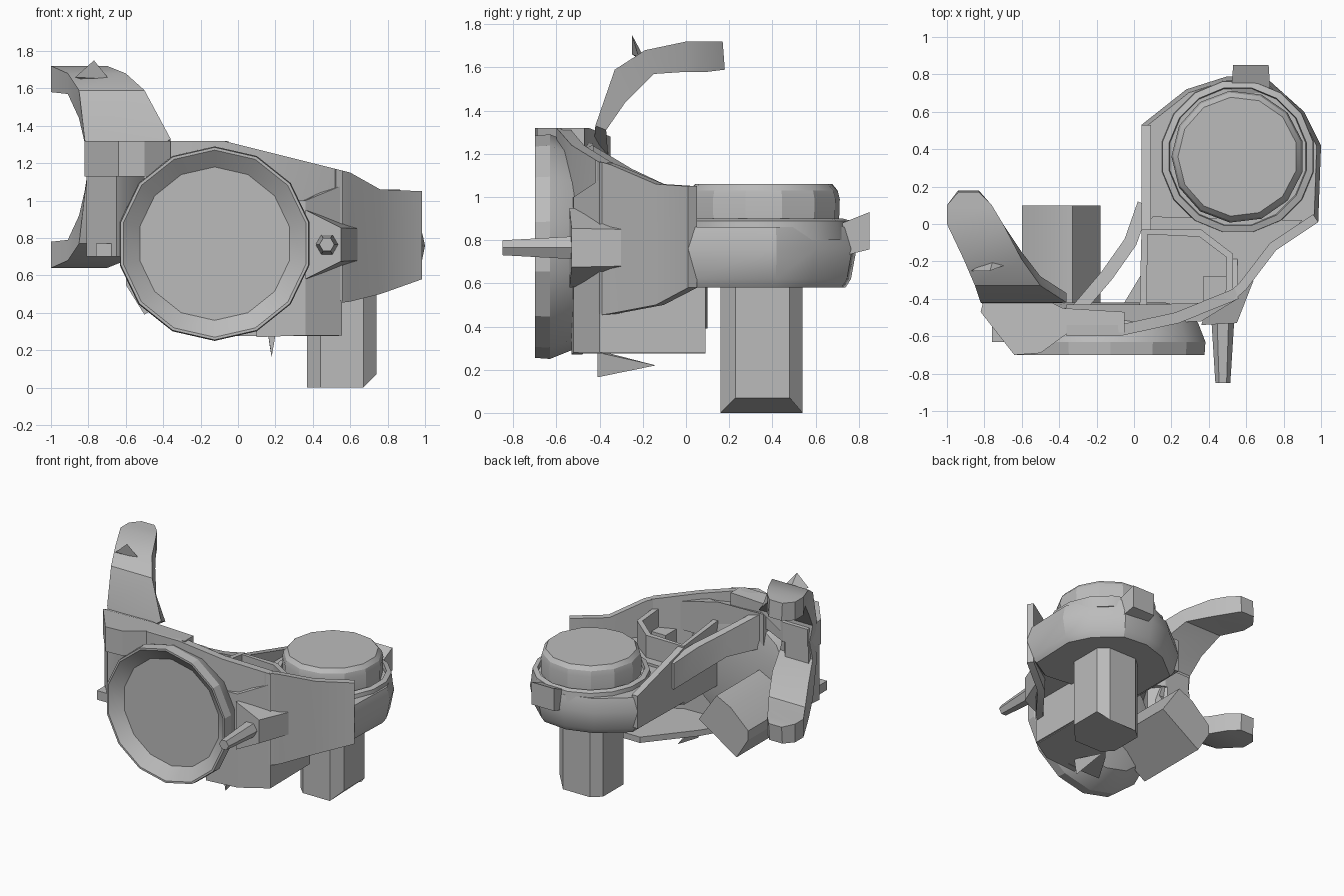
import bpy, bmesh, math
from mathutils import Vector, Matrix

if "Cube" in bpy.data.objects:
    bpy.data.objects.remove(bpy.data.objects["Cube"], do_unlink=True)

grey = bpy.data.materials.new("plain_grey")
grey.use_nodes = True
grey.diffuse_color = (0.5, 0.5, 0.5, 1)
grey.node_tree.nodes["Principled BSDF"].inputs["Base Color"].default_value = grey.diffuse_color


def finish(name, bm):
    bmesh.ops.recalc_face_normals(bm, faces=bm.faces)
    mesh = bpy.data.meshes.new(name)
    bm.to_mesh(mesh)
    bm.free()
    mesh.materials.append(grey)
    ob = bpy.data.objects.new(name, mesh)
    bpy.context.collection.objects.link(ob)
    bpy.ops.object.select_all(action='DESELECT')
    ob.select_set(True)
    bpy.context.view_layer.objects.active = ob
    bpy.ops.object.shade_smooth_by_angle(angle=math.radians(25))
    return ob


def loft(name, rings):
    """Skin a list of equal-length closed sections and cap both ends."""
    bm = bmesh.new()
    rows = [[bm.verts.new(p) for p in ring] for ring in rings]
    n = len(rows[0])
    for a, b in zip(rows, rows[1:]):
        for i in range(n):
            bm.faces.new((a[i], a[(i + 1) % n], b[(i + 1) % n], b[i]))
    bm.faces.new(rows[0])
    bm.faces.new(rows[-1])
    return finish(name, bm)


def slab(name, outline, bottom, top):
    """Extrude an xy outline; bottom and top may be heights or functions."""
    h = lambda f, p: f(*p) if callable(f) else f
    return loft(name, [[(*p, h(f, p)) for p in outline] for f in (bottom, top)])


def box(name, x0, x1, y0, y1, z0, z1):
    return slab(name, [(x0, y0), (x1, y0), (x1, y1), (x0, y1)], z0, z1)


def wall(name, path, thick=0.05):
    """Upright plate along (x, y, bottom, top) points, thickened to its left."""
    rings = []
    for i, (x, y, lo, hi) in enumerate(path):
        a, b = path[max(i - 1, 0)], path[min(i + 1, len(path) - 1)]
        d = Vector((b[0] - a[0], b[1] - a[1])).normalized()
        ix, iy = x - d.y * thick, y + d.x * thick
        rings.append([(x, y, lo), (x, y, hi), (ix, iy, hi), (ix, iy, lo)])
    return loft(name, rings)


def lathe(name, profile, sides, matrix):
    """Revolve (radius, height) points about the local z axis."""
    rings = []
    for r, z in profile:
        rings.append([matrix @ Vector((r * math.cos(t), r * math.sin(t), z))
                      for t in (math.tau * (i + 0.5) / sides for i in range(sides))])
    return loft(name, rings)


def spike(name, base, tip):
    bm = bmesh.new()
    vs = [bm.verts.new(p) for p in base]
    t = bm.verts.new(tip)
    bm.faces.new(vs)
    for i in range(len(vs)):
        bm.faces.new((vs[i], vs[(i + 1) % len(vs)], t))
    return finish(name, bm)


# Large round face at the front, with a shallow recessed disc
front = Matrix.Translation((-0.125, 0, 0.77)) @ Matrix.Rotation(math.pi / 2, 4, 'X')
lathe("front_drum", [(0.3, 0.42), (0.42, 0.45), (0.48, 0.53), (0.52, 0.63), (0.515, 0.7),
                     (0.5, 0.7), (0.41, 0.63)], 14, front)

# Rear housing: a bulging, flat-sided body with a round collar and cap
outline = [(0.04, 0.53), (0.04, 0.0), (0.35, -0.05), (0.62, -0.08), (0.8, -0.1), (0.985, 0.01),
           (1.0, 0.42), (0.91, 0.6), (0.72, 0.77), (0.5, 0.79), (0.28, 0.72)]
loft("rear_housing", [[(0.54 + (x - 0.54) * s, 0.36 + (y - 0.36) * s, z) for x, y in outline]
                      for s, z in ((0.88, 0.58), (0.94, 0.62), (1.0, 0.76), (0.95, 0.86))])
rear = Matrix.Translation((0.555, 0.36, 0))
lathe("rear_collar", [(0.42, 0.8), (0.41, 0.89), (0.375, 0.9), (0.37, 0.87)], 16, rear)
lathe("rear_cap", [(0.35, 0.84), (0.355, 0.99), (0.345, 1.03), (0.32, 1.06)], 13, rear)
slab("rear_lug", [(0.52, 0.7), (0.73, 0.7), (0.72, 0.85), (0.53, 0.85)],
     lambda x, y: 0.72 + (y - 0.7) * 0.25, lambda x, y: 0.87 + (y - 0.7) * 0.4)
slab("leg", [(0.44, 0.16), (0.67, 0.16), (0.74, 0.23), (0.74, 0.48), (0.67, 0.54),
             (0.44, 0.54), (0.37, 0.48), (0.37, 0.23)],
     lambda x, y: max(0, (x - 0.67) * 1.0), 0.6)

# Hull plates joining the drum and the rear housing
wall("right_plate", [(0.52, -0.42, 0.45, 1.17), (0.6, -0.35, 0.46, 1.15), (0.76, -0.14, 0.5, 1.06),
                     (0.985, 0.01, 0.58, 1.05)])
wall("top_plate", [(-0.36, -0.6, 1.0, 1.32), (-0.08, -0.6, 0.95, 1.32), (0.24, -0.53, 0.6, 1.24),
                   (0.56, -0.4, 0.46, 1.16)], 0.06)
wall("left_plate", [(0.04, 0.53, 0.63, 0.88), (0.04, -0.04, 0.62, 1.04)])
wall("left_arch", [(0.02, 0.12, 0.78, 0.98), (-0.05, -0.08, 0.84, 1.05),
                   (-0.17, -0.25, 0.94, 1.13), (-0.34, -0.45, 0.98, 1.25)], 0.07)
wall("lower_plate", [(0.1, -0.53, 0.27, 1.0), (0.36, -0.52, 0.28, 1.0),
                     (0.555, -0.4, 0.28, 1.08), (0.55, 0.09, 0.28, 0.62)])
slab("lower_floor", [(-0.1, -0.5), (0.36, -0.5), (0.54, -0.39), (0.54, 0.09), (0.33, 0.09),
                     (0.05, -0.25)], 0.275, 0.32)
slab("drum_cover", [(-0.4, -0.58), (0.2, -0.52), (0.5, -0.42), (0.03, -0.43), (-0.36, -0.43)],
     0.95, lambda x, y: 1.25 - max(0, x) * 0.25)
slab("hull_shoulder", [(0.5, -0.4), (0.56, -0.38), (0.77, -0.12), (0.9, 0.02), (0.1, 0.04),
                       (0.04, -0.04), (0.35, -0.04), (0.5, -0.16)], 0.6, 0.88)

# Open pocket between the hull plates
slab("pocket_floor", [(0.04, -0.46), (0.5, -0.42), (0.5, -0.16), (0.35, -0.05), (0.04, -0.05)],
     0.6, 0.72)
wall("pocket_rim", [(0.53, -0.38, 0.6, 1.09), (0.53, -0.16, 0.6, 1.07), (0.36, -0.03, 0.6, 1.05),
                    (0.04, -0.03, 0.6, 1.05), (0.03, -0.45, 0.6, 1.1)], 0.04)
box("pocket_tab", 0.37, 0.5, -0.41, -0.28, 0.7, 0.95)

# Tilted block reaching back from the drum
section = [(-0.18, 0.6), (-0.33, 0.82), (-0.45, 0.76), (-0.6, 0.62), (-0.6, 0.55), (-0.5, 0.39)]
loft("rear_block", [[(x, y, z) for x, z in section] for y in (-0.48, 0.1)])

# Bracket carrying the two claws
slab("claw_bracket_top", [(-0.79, -0.35), (-0.58, -0.35), (-0.38, -0.45), (-0.05, -0.47),
                          (-0.05, -0.58), (-0.35, -0.58), (-0.5, -0.69), (-0.64, -0.7),
                          (-0.82, -0.47)], 1.13, lambda x, y: 1.32 if y < -0.4 else 1.28)
slab("claw_bracket_side", [(-0.8, -0.35), (-0.6, -0.35), (-0.5, -0.45), (-0.6, -0.62),
                           (-0.65, -0.66), (-0.81, -0.47)], 0.7, 1.15)
box("bracket_tab", -0.76, -0.63, -0.63, -0.52, 0.7, 0.77)

# Matching claws, each bent upward or downward and then back
# Each station: outer (y, z), inner (y, z), left x, right x
stations = [(-0.43, 1.18, -0.36, 1.18, -0.80, -0.58),
            (-0.42, 1.33, -0.37, 1.31, -0.82, -0.36),
            (-0.33, 1.59, -0.28, 1.44, -0.85, -0.50),
            (-0.19, 1.68, -0.15, 1.57, -0.91, -0.60),
            (0.00, 1.72, 0.00, 1.58, -1.0, -0.70),
            (0.10, 1.72, 0.10, 1.58, -1.0, -0.76),
            (0.17, 1.72, 0.18, 1.59, -0.94, -0.83)]
for name, flip, limit in (("upper_claw", False, 0), ("lower_claw", True, -0.54)):
    m = (lambda z: 2.36 - z) if flip else (lambda z: z)
    loft(name, [[(l, yo, m(zo)), (min(r, limit), yo, m(zo)), (min(r, limit), yi, m(zi)),
                 (l, yi, m(zi))] for yo, zo, yi, zi, l, r in stations])
spike("claw_barb", [(-0.87, -0.25, 1.66), (-0.69, -0.22, 1.65), (-0.75, -0.18, 1.62)],
      (-0.77, -0.25, 1.75))

# Front pin on its wedge mount
slab("pin_mount", [(0.36, -0.54), (0.55, -0.53), (0.64, -0.3), (0.4, -0.4)],
     lambda x, y: 0.58 + min(0.1, (x - 0.36) * 0.5), lambda x, y: 0.95 - min(0.1, (x - 0.36) * 0.5))
loft("front_pin", [[(0.475 + s * math.cos(k * math.tau / 6), y,
                     0.765 + s * math.sin(k * math.tau / 6)) for k in range(6)]
                   for y, s in ((-0.5, 0.062), (-0.85, 0.04))])

# Thin barb below the hull
spike("lower_barb", [(0.16, -0.41, 0.29), (0.2, -0.41, 0.28), (0.18, -0.41, 0.165)],
      (0.17, -0.14, 0.22))
